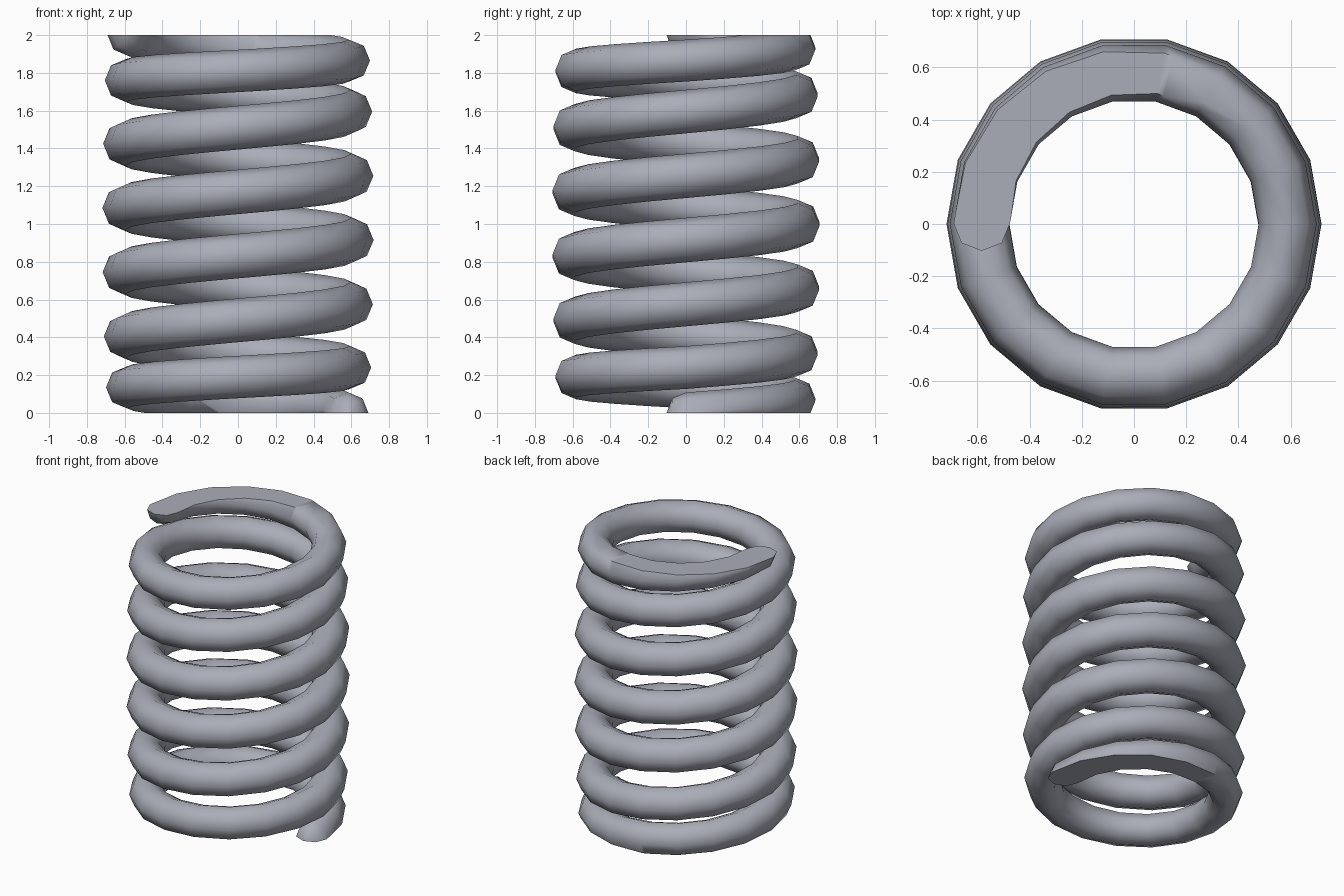
import bpy, bmesh, math
from mathutils import Vector

if "Cube" in bpy.data.objects:
    bpy.data.objects.remove(bpy.data.objects["Cube"])

STEPS, SIDES = 18, 8            # rings per turn, sides of the wire
HALF = 1170                     # degrees from either end to the middle
TOTAL = 2 * HALF

# height of the wire centre near an end; beyond it the pitch is constant
END_Z = [0.0, 0.07, 0.135, 0.19, 0.24, 0.315, 0.405]


def lower_z(a):
    if a >= 540:
        return 1 - 0.34 * (HALF - a) / 360
    i = int(a // 90)
    t = a / 90 - i
    return END_Z[i] * (1 - t) + END_Z[i + 1] * t


def height(a):
    return lower_z(a) if a <= HALF else 2 - lower_z(TOTAL - a)


def bulge(a):
    return 1 - abs(a / HALF - 1) ** 2


bm = bmesh.new()


def ring(a, scale=1.0, shift=0.0):
    """Wire cross-section at angle a, scaled and pushed along the wire."""
    t = math.radians(a)
    out = Vector((math.cos(t), math.sin(t), 0))
    along = Vector((-math.sin(t), math.cos(t), 0))
    b = bulge(a)
    big, r = 0.583 + 0.017 * b, 0.108 + 0.010 * b
    centre = out * big + Vector((0, 0, height(a))) + along * shift
    if scale == 0:
        return [bm.verts.new(centre)]
    return [bm.verts.new(centre + r * scale * (out * math.cos(k * math.tau / SIDES)
            + Vector((0, 0, math.sin(k * math.tau / SIDES))))) for k in range(SIDES)]


# coiled wire with a rounded cap at each end
rings = [ring(0, 0, -0.103), ring(0, 0.72, -0.073)]
rings += [ring(i * 360 / STEPS) for i in range(TOTAL * STEPS // 360 + 1)]
rings += [ring(TOTAL, 0.72, 0.073), ring(TOTAL, 0, 0.103)]
for p, q in zip(rings, rings[1:]):
    for k in range(SIDES):
        n = (k + 1) % SIDES
        if len(p) == 1:
            bm.faces.new((p[0], q[n], q[k]))
        elif len(q) == 1:
            bm.faces.new((p[k], p[n], q[0]))
        else:
            bm.faces.new((p[k], p[n], q[n], q[k]))

# ground-flat ends: slice at z = 0 and z = 2 and close the cuts
for z, side in ((0.002, -1), (1.998, 1)):
    cut = bmesh.ops.bisect_plane(bm, geom=bm.verts[:] + bm.edges[:] + bm.faces[:],
                                 plane_co=(0, 0, z), plane_no=(0, 0, side), clear_outer=True)
    edges = [e for e in cut["geom_cut"] if isinstance(e, bmesh.types.BMEdge) and e.is_boundary]
    made = bmesh.ops.triangle_fill(bm, edges=edges, use_beauty=True)
    for v in cut["geom_cut"]:
        if isinstance(v, bmesh.types.BMVert):
            v.co.z = 0 if side < 0 else 2
bmesh.ops.recalc_face_normals(bm, faces=bm.faces[:])

mesh = bpy.data.meshes.new("coil_spring")
bm.to_mesh(mesh)
bm.free()
spring = bpy.data.objects.new("coil_spring", mesh)
bpy.context.collection.objects.link(spring)

steel = bpy.data.materials.new("steel_grey")
steel.diffuse_color = (0.40, 0.42, 0.48, 1)
steel.use_nodes = True
steel.node_tree.nodes["Principled BSDF"].inputs["Base Color"].default_value = steel.diffuse_color
mesh.materials.append(steel)

bpy.context.view_layer.objects.active = spring
spring.select_set(True)
bpy.ops.object.shade_smooth_by_angle(angle=math.radians(50))
